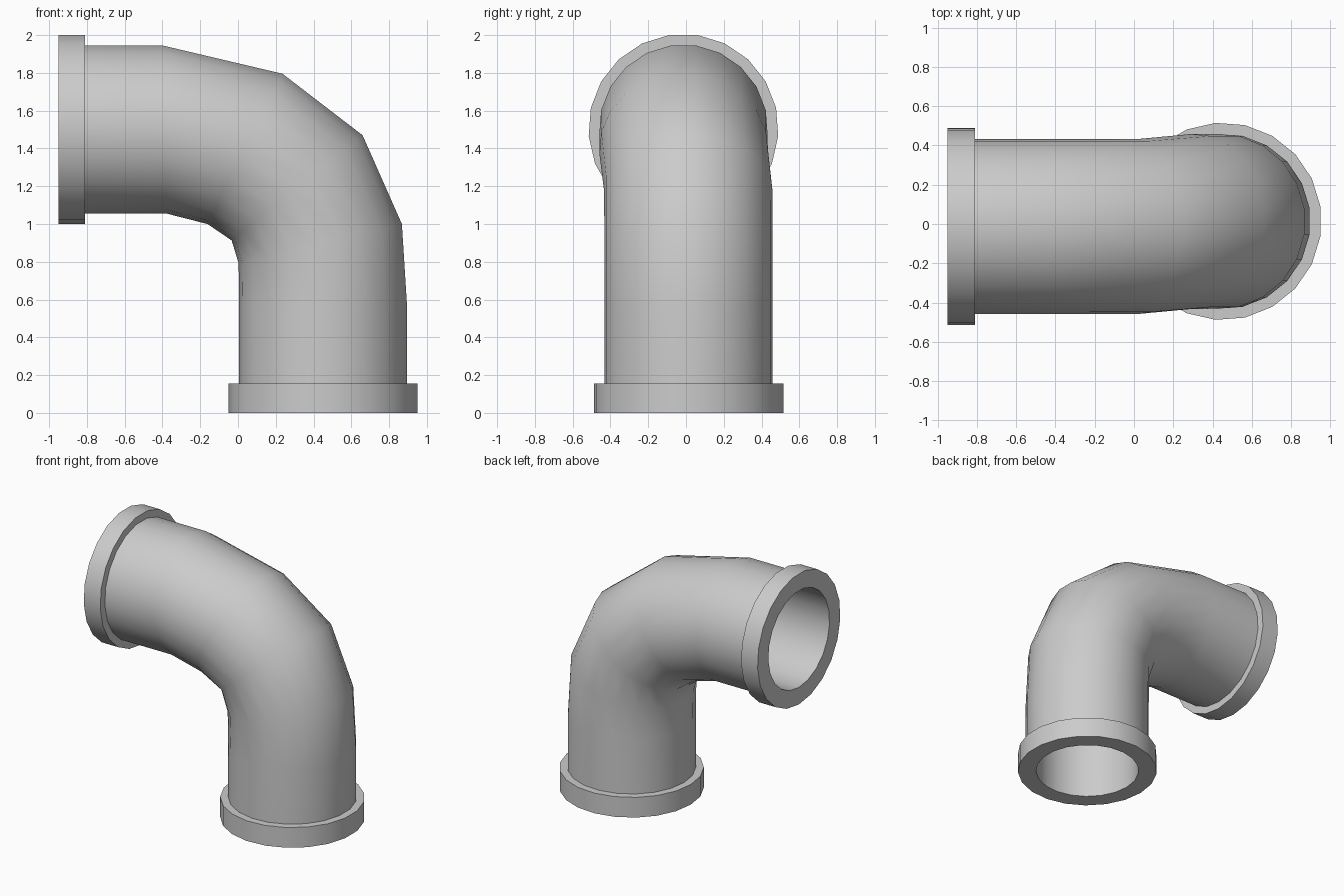
import bpy, bmesh
from math import sin, cos, tau
from mathutils import Vector

if "Cube" in bpy.data.objects:
    bpy.data.objects.remove(bpy.data.objects["Cube"])

SIDES = 21
R_FLANGE, R_PIPE, R_BORE = 0.503, 0.447, 0.372

# Ring frames along the bend: centre (x, y, z) and outward direction (x, z)
TOP, SIDE = (0, 1), (1, 0)
mouth_a = ((-0.95, -0.0135, 1.503), TOP)
step_a = ((-0.81, -0.0135, 1.503), TOP)
bend = [
    ((-0.39, -0.0135, 1.503), (-0.02, 1)),
    ((0.038, -0.0125, 1.400), (0.446, 0.894)),
    ((0.315, 0.0125, 1.193), (0.78, 0.627)),
    ((0.438, 0.0135, 0.896), (0.972, 0.235)),
    ((0.453, 0.0135, 0.565), SIDE),
]
step_b = ((0.453, 0.0135, 0.155), SIDE)
mouth_b = ((0.453, 0.0135, 0.0), SIDE)

# Closed wall section: flange, outer pipe, flange, then back through the bore
outer = [(mouth_a, R_FLANGE), (step_a, R_FLANGE), (step_a, R_PIPE)]
outer += [(f, R_PIPE) for f in bend]
outer += [(step_b, R_PIPE), (step_b, R_FLANGE), (mouth_b, R_FLANGE)]
inner = [(f, R_BORE) for f in [mouth_b] + bend[::-1] + [mouth_a]]


def add_ring(bm, frame, radius):
    centre, d = frame
    out = Vector((d[0], 0, d[1])).normalized()
    across = Vector((0, 1, 0))
    ring = []
    for i in range(SIDES):
        a = tau * (i + 0.5) / SIDES  # flat on the outside of the bend
        ring.append(bm.verts.new(Vector(centre) + radius * (cos(a) * out + sin(a) * across)))
    return ring


bm = bmesh.new()
rings = [add_ring(bm, f, r) for f, r in outer + inner]
for k, ring in enumerate(rings):
    nxt = rings[(k + 1) % len(rings)]
    for i in range(SIDES):
        j = (i + 1) % SIDES
        bm.faces.new((ring[i], ring[j], nxt[j], nxt[i]))
bmesh.ops.recalc_face_normals(bm, faces=bm.faces)

# Flanged pipe elbow
mesh = bpy.data.meshes.new("pipe_elbow")
bm.to_mesh(mesh)
bm.free()
elbow = bpy.data.objects.new("pipe_elbow", mesh)
bpy.context.collection.objects.link(elbow)
bpy.context.view_layer.objects.active = elbow
elbow.select_set(True)
bpy.ops.object.shade_smooth_by_angle(angle=0.8)
